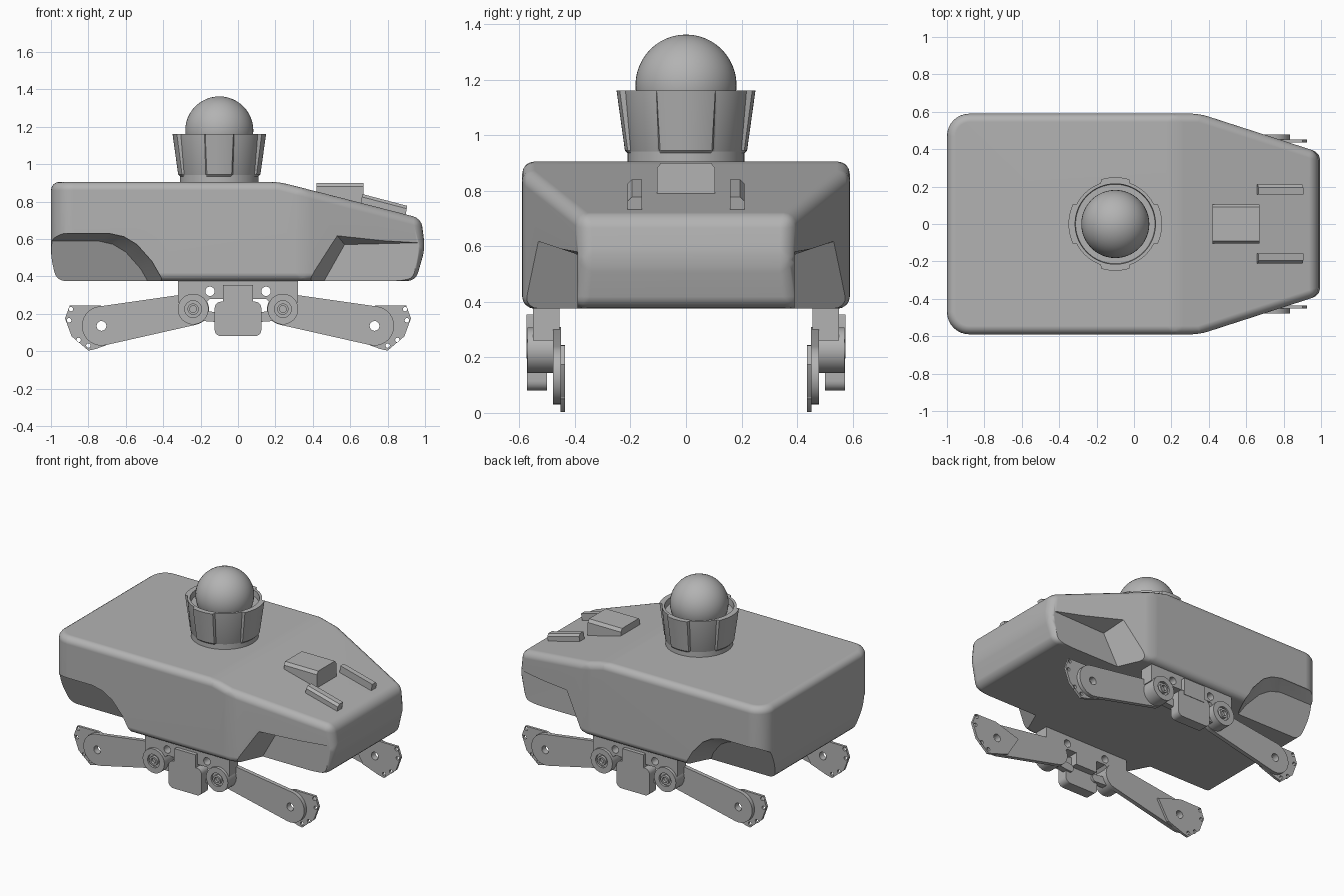
import bpy, bmesh, math
from math import sin, cos, radians, pi
from mathutils import Vector, Matrix

cube = bpy.data.objects.get("Cube")
if cube:
    bpy.data.objects.remove(cube, do_unlink=True)

GREY = (0.45, 0.45, 0.45, 1)
grey = bpy.data.materials.new("plain grey")
grey.use_nodes = True
grey.diffuse_color = GREY
grey.node_tree.nodes["Principled BSDF"].inputs["Base Color"].default_value = GREY


def link(name, data):
    ob = bpy.data.objects.new(name, data)
    bpy.context.scene.collection.objects.link(ob)
    return ob


def finish(ob, angle=30):
    ob.data.materials.clear()
    ob.data.materials.append(grey)
    ob.data.shade_smooth()
    ob.data.set_sharp_from_angle(angle=radians(angle))
    return ob


def baked(ob):
    """Mesh of the object with its modifiers applied."""
    deps = bpy.context.evaluated_depsgraph_get()
    deps.update()
    return bpy.data.meshes.new_from_object(ob.evaluated_get(deps))


def from_bmesh(name, bm):
    bmesh.ops.recalc_face_normals(bm, faces=bm.faces)
    me = bpy.data.meshes.new(name)
    bm.to_mesh(me)
    bm.free()
    return link(name, me)


def loft(name, rings, closed=False):
    """Skin between rings of points, capped or joined end to end."""
    bm = bmesh.new()
    rows = [[bm.verts.new(p) for p in r] for r in rings]
    n = len(rows[0])
    pairs = list(zip(rows, rows[1:])) + ([(rows[-1], rows[0])] if closed else [])
    for a, b in pairs:
        for i in range(n):
            j = (i + 1) % n
            bm.faces.new((a[i], a[j], b[j], b[i]))
    if not closed:
        bm.faces.new(rows[0])
        bm.faces.new(rows[-1])
    return from_bmesh(name, bm)


def circle(x, z, r, n=32):
    return [(x + r * cos(2 * pi * i / n), z + r * sin(2 * pi * i / n)) for i in range(n)]


def rounded_box(x0, x1, z0, z1, r):
    corners = [(x1 - r, z1 - r, 0), (x0 + r, z1 - r, 90), (x0 + r, z0 + r, 180), (x1 - r, z0 + r, 270)]
    return [(x + r * cos(radians(a + t)), z + r * sin(radians(a + t)))
            for x, z, a in corners for t in range(0, 91, 18)]


def capsule(x0, z0, r0, x1, z1, r1):
    """Tapered outline around two circles."""
    d = math.atan2(z1 - z0, x1 - x0)
    k = math.acos((r0 - r1) / math.hypot(x1 - x0, z1 - z0))
    pts = []
    for x, z, r, a, b in ((x1, z1, r1, d - k, d + k), (x0, z0, r0, d + k, d - k + 2 * pi)):
        pts += [(x + r * cos(a + (b - a) * i / 16), z + r * sin(a + (b - a) * i / 16)) for i in range(17)]
    return pts


def plate(name, loops, y0, y1, sx=1):
    """Flat plate in the xz plane; loops after the first are holes."""
    cu = bpy.data.curves.new(name, 'CURVE')
    cu.dimensions, cu.fill_mode, cu.extrude = '2D', 'BOTH', abs(y1 - y0) / 2
    for loop in loops:
        sp = cu.splines.new('POLY')
        sp.points.add(len(loop) - 1)
        for p, (x, z) in zip(sp.points, loop):
            p.co = (x * sx, z, 0, 1)
        sp.use_cyclic_u = True
    tmp = link(name + "_curve", cu)
    me = baked(tmp)
    bpy.data.objects.remove(tmp, do_unlink=True)
    me.transform(Matrix.Translation((0, (y0 + y1) / 2, 0)) @ Matrix.Rotation(pi / 2, 4, 'X'))
    bm = bmesh.new()
    bm.from_mesh(me)
    bmesh.ops.remove_doubles(bm, verts=bm.verts, dist=1e-5)
    bpy.data.meshes.remove(me)
    return finish(from_bmesh(name, bm))


# Hull: side profile, tapered nose, rounded rear corners
side = [(-1, .905), (.22, .905), (.98, .71), (1, .55), (.95, .375), (-.97, .375), (-1, .5)]
hull = loft("hull", [[(x, y, z) for x, z in side] for y in (-.59, .59)])
bm = bmesh.new()
bm.from_mesh(hull.data)
for s in (-1, 1):
    cut = bmesh.ops.bisect_plane(bm, geom=bm.verts[:] + bm.edges[:] + bm.faces[:], clear_outer=True,
                                 plane_co=(.35, .59 * s, 0), plane_no=Vector((.21, .65 * s, 0)).normalized())
    rim = [e for e in cut["geom_cut"] if isinstance(e, bmesh.types.BMEdge)]
    bmesh.ops.holes_fill(bm, edges=rim)
rear = [e for e in bm.edges if all(v.co.x < -.9 for v in e.verts)
        and abs(e.verts[0].co.y - e.verts[1].co.y) < .01]
bmesh.ops.bevel(bm, geom=rear, offset=.12, segments=8, profile=.5, affect='EDGES')
bmesh.ops.recalc_face_normals(bm, faces=bm.faces)
bm.to_mesh(hull.data)
bm.free()
bev = hull.modifiers.new("soft edges", 'BEVEL')
bev.width, bev.segments, bev.limit_method, bev.angle_limit = .045, 4, 'ANGLE', radians(13)

# Recesses in the lower sides, front and rear
rear_arch = [(-1.2, .2), (-1.2, .63), (-.69, .63), (-.61, .612), (-.54, .57), (-.46, .48), (-.40, .375), (-.34, .2)]
nose_arch = [(1.2, .2), (1.2, .63), (.52, .63), (.38, .375), (.28, .2)]
nose_floor = [(1.2, .2), (1.2, .585), (.57, .57), (.46, .375), (.39, .2)]
cutters = []
for s in (-1, 1):
    cutters.append(loft("rear_recess_cutter", [
        [(x, .75 * s, z) for x, z in rear_arch], [(x, .58 * s, z) for x, z in rear_arch],
        [(x - .06, (.42 + (z - .415) * .4) * s, z - .04) for x, z in rear_arch]]))
    cutters.append(loft("nose_recess_cutter", [
        [(x, .75 * s, z) for x, z in nose_arch], [(x, .57 * s, z) for x, z in nose_arch],
        [(x, .39 * s, z) for x, z in nose_floor]]))
for c in cutters:
    c.hide_render = True
    m = hull.modifiers.new("recess", 'BOOLEAN')
    m.operation, m.solver, m.object = 'DIFFERENCE', 'EXACT', c
hull_mesh = baked(hull)
hull.modifiers.clear()
hull.data = hull_mesh
for c in cutters:
    bpy.data.objects.remove(c, do_unlink=True)
finish(hull, 35)
hull.modifiers.new("even shading", 'WEIGHTED_NORMAL').keep_sharp = True

# Turret: base ring, panelled collar and dome
TX = -.1


def ring(r, z, raised=0):
    pts = []
    for i in range(144):
        a = 2.5 * i
        off = abs((a + 45) % 90 - 45)
        half = 26 if abs(cos(radians(a))) > .7 else 18
        rr = r + (raised if off < half else 0)
        pts.append((TX + rr * cos(radians(a)), rr * sin(radians(a)), z))
    return pts


finish(loft("turret_base", [ring(.21, .88), ring(.21, .945)]))
finish(loft("turret_collar", [ring(.205, .93), ring(.212, .945, .008), ring(.232, 1.16, .018),
                              ring(.215, 1.16), ring(.212, 1.12), ring(.1, 1.12), ring(.1, .93)], closed=True))
bm = bmesh.new()
bmesh.ops.create_uvsphere(bm, u_segments=48, v_segments=24, radius=.182,
                          matrix=Matrix.Translation((TX, 0, 1.18)))
finish(from_bmesh("turret_dome", bm))

# Nose housing and the two rails beside it
hood = []
for x, z in ((.42, .84), (.67, .775)):
    hood.append([(x, -.105, z), (x, -.105, .88), (x, -.09, .9), (x, .09, .9), (x, .105, .88), (x, .105, z)])
finish(loft("nose_housing", hood))
for s in (-1, 1):
    rail = []
    for x, z in ((.655, .785), (.895, .722)):
        rail.append([(x, .158 * s, z), (x + .01, .158 * s, z + .055), (x + .01, .195 * s, z + .055),
                     (x + .007, .21 * s, z + .04), (x, .21 * s, z)])
    finish(loft("nose_rail", rail))

# Undercarriage on each side
HX, HZ, FX, FZ = .24, .225, .73, .135
half_bracket = [(0, .385), (.32, .385), (.32, .26), (.17, .26), (.15, .28), (.08, .28), (.08, .2), (0, .2)]
bracket = half_bracket + [(-x, z) for x, z in half_bracket[-2:0:-1]]
foot = [(.56, .19), (.74, .245), (.90, .243), (.925, .175), (.89, .08), (.80, .003), (.76, .012), (.64, .055)]
foot_holes = [(.893, .225), (.903, .165), (.852, .06), (.80, .03)]
for s in (-1, 1):
    plate("mount_bracket", [bracket] + [circle(x, .32, .025) for x in (-.15, .15)], .455 * s, .55 * s)
    plate("centre_cover", [rounded_box(-.125, .125, .08, .265, .035)], .50 * s, .572 * s)
    plate("cover_neck", [rounded_box(-.08, .08, .24, .355, .004)], .54 * s, .575 * s)
    for sx in (-1, 1):
        plate("hub", [circle(HX, HZ, .082, 40), circle(HX, HZ, .045)], .475 * s, .57 * s, sx)
        plate("hub_core", [circle(HX, HZ, .046)], .475 * s, .555 * s, sx)
        plate("hub_bolt", [circle(HX, HZ, .03), circle(HX, HZ, .018)], .55 * s, .574 * s, sx)
        plate("centre_link", [capsule(HX, HZ - .03, .03, .1, .18, .025)], .485 * s, .525 * s, sx)
        plate("arm", [capsule(HX, HZ, .085, FX, FZ, .105), circle(FX, FZ, .026)], .45 * s, .478 * s, sx)
        plate("foot_plate", [foot, circle(FX, FZ, .026)] + [circle(x, z, .012, 16) for x, z in foot_holes],
              .435 * s, .452 * s, sx)
